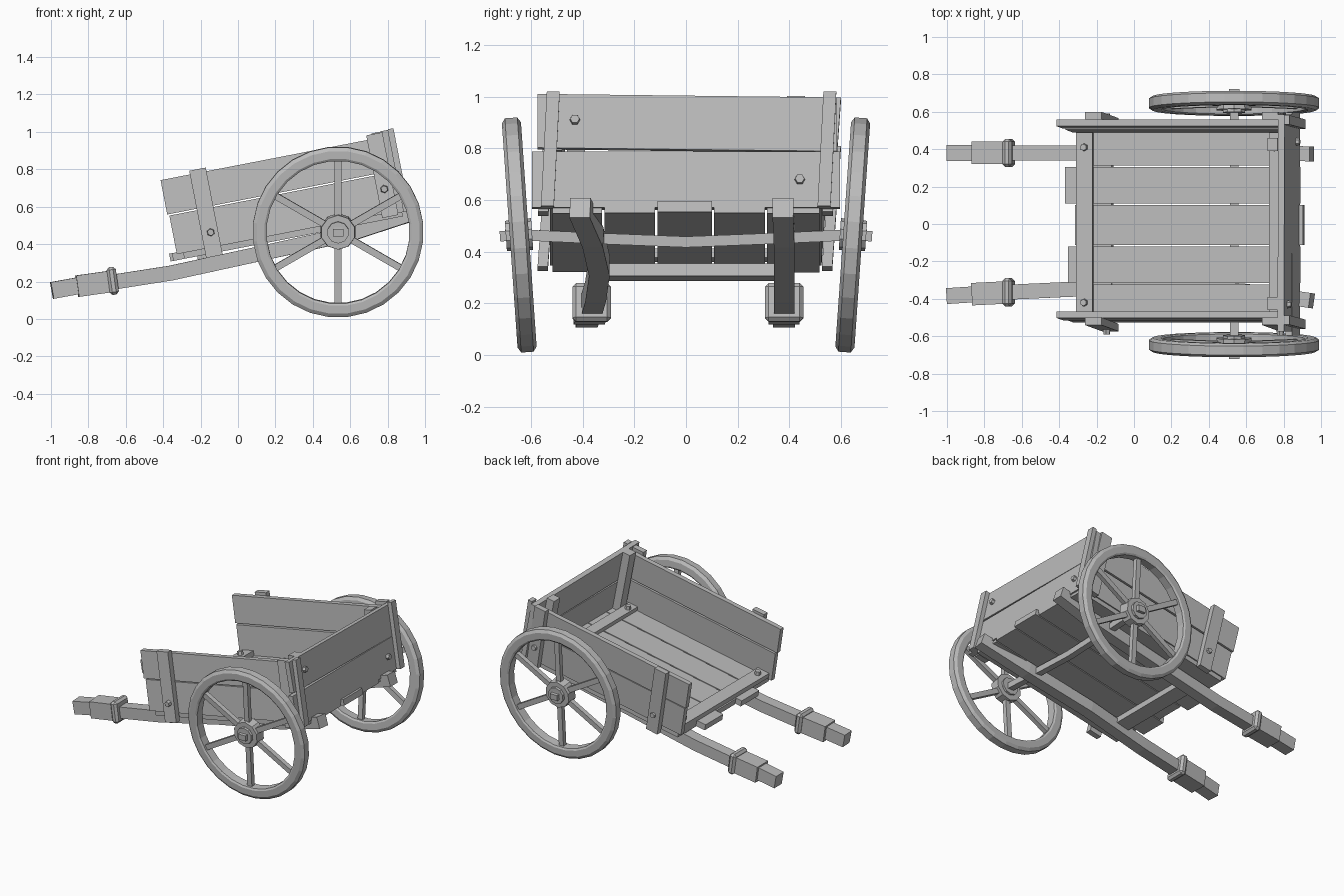
import bpy, bmesh, math
from mathutils import Matrix, Vector

if "Cube" in bpy.data.objects:
    bpy.data.objects.remove(bpy.data.objects["Cube"])

GREY = (0.5, 0.5, 0.5, 1)
wood = bpy.data.materials.new("grey_wood")
wood.use_nodes = True
wood.diffuse_color = GREY
wood.node_tree.nodes["Principled BSDF"].inputs["Base Color"].default_value = GREY

# Tilted frame of the cart bed: u runs up the slope, v is normal to the floor
TILT = math.radians(11)
BED = Matrix.Translation((0, 0, 0.42)) @ Matrix.Rotation(-TILT, 4, 'Y')
LEAN = 0.07


def finish(name, bm, matrix=None):
    if matrix:
        bm.transform(matrix)
    bmesh.ops.recalc_face_normals(bm, faces=bm.faces)
    mesh = bpy.data.meshes.new(name)
    bm.to_mesh(mesh)
    bm.free()
    mesh.materials.append(wood)
    obj = bpy.data.objects.new(name, mesh)
    bpy.context.collection.objects.link(obj)
    return obj


def add_box(bm, u, y, v):
    """Box from three (min, max) ranges."""
    size = [r[1] - r[0] for r in (u, y, v)]
    mid = [(r[0] + r[1]) / 2 for r in (u, y, v)]
    m = Matrix.Translation(mid) @ Matrix.Diagonal((*size, 1))
    return bmesh.ops.create_cube(bm, size=1, matrix=m)["verts"]


def board(name, u, y, v, lean=0, skew=0):
    """Board in the bed frame; lean slants it sideways, skew turns it a little."""
    bm = bmesh.new()
    for p in add_box(bm, u, y, v):
        p.co.y += lean * p.co.z
        p.co.z += skew * p.co.y
    return finish(name, bm, BED)


def beam(name, path, width, height):
    """Rectangular bar along a path lying mostly in x or y."""
    bm = bmesh.new()
    pts = [Vector(p) for p in path]
    rings = []
    for i, p in enumerate(pts):
        d = (pts[min(i + 1, len(pts) - 1)] - pts[max(i - 1, 0)]).normalized()
        side = d.cross(Vector((0, 0, 1))).normalized() * width / 2
        up = side.cross(d).normalized() * height / 2
        rings.append([bm.verts.new(p + side * a + up * b)
                      for a, b in ((1, 1), (-1, 1), (-1, -1), (1, -1))])
    for r, s in zip(rings, rings[1:]):
        for k in range(4):
            bm.faces.new((r[k], r[k - 1], s[k - 1], s[k]))
    bm.faces.new(rings[0])
    bm.faces.new(rings[-1])
    return finish(name, bm)


def bolt(name, u, y, v, axis):
    """Six-sided bolt head in the bed frame."""
    bm = bmesh.new()
    turn = Vector((0, 0, 1)).rotation_difference(Vector(axis)).to_matrix().to_4x4()
    bmesh.ops.create_cone(bm, cap_ends=True, segments=6, radius1=0.022, radius2=0.018,
                          depth=0.03, matrix=Matrix.Translation((u, y, v)) @ turn)
    return finish(name, bm, BED)


# Floor planks with uneven ends
edges = (-0.52, -0.32, -0.115, 0.105, 0.31, 0.52)
starts = (-0.30, -0.36, -0.32, -0.375, -0.31)
ends = (0.89, 0.90, 0.92, 0.90, 0.89)
for i in range(5):
    board(f"floor_plank_{i + 1}", (starts[i], ends[i]),
          (edges[i] + 0.004, edges[i + 1] - 0.004), (-0.042, 0))

# Floor battens and under brace
board("front_floor_batten", (-0.31, -0.22), (-0.49, 0.49), (0, 0.035))
board("rear_floor_batten", (0.74, 0.81), (-0.49, 0.49), (0, 0.03))
board("under_brace", (-0.23, -0.13), (-0.35, 0.36), (-0.09, -0.042))
for n, y in (("left", 0.41), ("right", -0.42)):
    bolt(f"front_batten_bolt_{n}", -0.265, y, 0.045, (0, 0, 1))
    bolt(f"rear_batten_bolt_{n}", 0.77, y, 0.04, (0, 0, 1))

# Side walls: two boards and two outer stakes each
for n, s in (("left", 1), ("right", -1)):
    def span(a, b):
        return tuple(sorted((s * a, s * b)))
    board(f"{n}_lower_side_board", (-0.335, 0.88), span(0.49, 0.525), (-0.01, 0.2), LEAN)
    board(f"{n}_upper_side_board", (-0.345, 0.88), span(0.495, 0.53), (0.208, 0.395), LEAN)
    board(f"{n}_front_stake", (-0.185, -0.095), span(0.53, 0.57), (-0.06, 0.415), LEAN)
    board(f"{n}_rear_stake", (0.78, 0.865), span(0.53, 0.57), (-0.03, 0.42), LEAN)
    bolt(f"{n}_stake_bolt", -0.135, s * 0.575, 0.07, (0, s, 0))
    bolt(f"{n}_rear_stake_bolt", 0.82, s * 0.58, 0.12, (0, s, 0))
    # Tailgate stakes inside and corner posts outside
    board(f"{n}_inner_tail_stake", (0.81, 0.865), span(0.39, 0.46), (0, 0.425))
    board(f"{n}_corner_post", (0.9, 0.93), span(0.51, 0.56), (-0.02, 0.43), 0.05)

# Tailgate boards
board("lower_tail_board", (0.865, 0.9), (-0.595, 0.595), (-0.02, 0.2))
board("upper_tail_board", (0.865, 0.9), (-0.575, 0.585), (0.208, 0.42), 0, -0.012)
bolt("tail_bolt_upper", 0.905, -0.43, 0.325, (1, 0, 0))
bolt("tail_bolt_lower", 0.905, 0.44, 0.09, (1, 0, 0))

# Shafts with grips and collars
shaft_x = (-0.68, -0.36, 0.1, 0.6, 0.95)
shaft_z = (0.195, 0.245, 0.345, 0.455, 0.57)
shaft_y = {"left": (0.38, 0.38, 0.38, 0.38, 0.375),
           "right": (-0.365, -0.35, -0.335, -0.36, -0.41)}
for n, ys in shaft_y.items():
    y, out = ys[0], (0 if n == "left" else -0.02)
    beam(f"{n}_shaft", list(zip(shaft_x, ys, shaft_z)), 0.08, 0.08)
    beam(f"{n}_grip", [(-0.995, y + out, 0.152), (-0.84, y + out / 2, 0.18)], 0.085, 0.09)
    beam(f"{n}_grip_sleeve", [(-0.86, y + out / 2, 0.175), (-0.66, y, 0.203)], 0.12, 0.115)
    collar = beam(f"{n}_collar", [(-0.695, y, 0.2), (-0.645, y, 0.207)], 0.15, 0.15)
    mod = collar.modifiers.new("bevel", 'BEVEL')
    mod.width, mod.segments = 0.015, 1

# Axle, slightly sagging
WX, WZ, WY = 0.535, 0.465, 0.645
beam("axle", [(WX, -0.7, 0.468), (WX, -0.3, 0.45), (WX, 0, 0.438),
              (WX, 0.3, 0.45), (WX, 0.7, 0.468)], 0.045, 0.042)


def ring(bm, profile, segments):
    """Closed profile of (radius, depth) spun round the z axis."""
    loops = []
    for i in range(segments):
        a = math.tau * (i + 0.5) / segments
        loops.append([bm.verts.new((r * math.cos(a), r * math.sin(a), d)) for r, d in profile])
    for i in range(segments):
        p, q = loops[i - 1], loops[i]
        for k in range(len(profile)):
            bm.faces.new((p[k - 1], p[k], q[k], q[k - 1]))


# Wheels: local z is the outward axle direction, local y points up
for n, s in (("left", 1), ("right", -1)):
    place = (Matrix.Translation((WX, s * WY, WZ)) @ Matrix.Rotation(-s * math.radians(4), 4, 'X')
             @ Matrix(((1, 0, 0, 0), (0, 0, s, 0), (0, 1, 0, 0), (0, 0, 0, 1))))
    bm = bmesh.new()
    half = [(0.383, 0.03), (0.395, 0.037), (0.437, 0.037), (0.457, 0.024)]
    ring(bm, half + [(r, -d) for r, d in reversed(half)], 28)
    finish(f"{n}_wheel_rim", bm, place)

    bm = bmesh.new()
    for i in range(6):
        verts = add_box(bm, (-0.018, 0.018), (0.06, 0.39), (-0.016, 0.016))
        bmesh.ops.rotate(bm, verts=verts, cent=(0, 0, 0),
                         matrix=Matrix.Rotation(math.tau * i / 6, 3, 'Z'))
    finish(f"{n}_wheel_spokes", bm, place)

    bm = bmesh.new()
    for radius, top, low in ((0.098, 0.035, -0.035), (0.062, 0.052, -0.05)):
        bmesh.ops.create_cone(bm, cap_ends=True, segments=10, radius1=radius, radius2=radius * 0.94,
                              depth=top - low, matrix=Matrix.Translation((0, 0, (top + low) / 2)))
    add_box(bm, (-0.028, 0.028), (-0.02, 0.02), (0, 0.075))
    finish(f"{n}_wheel_hub", bm, place)
